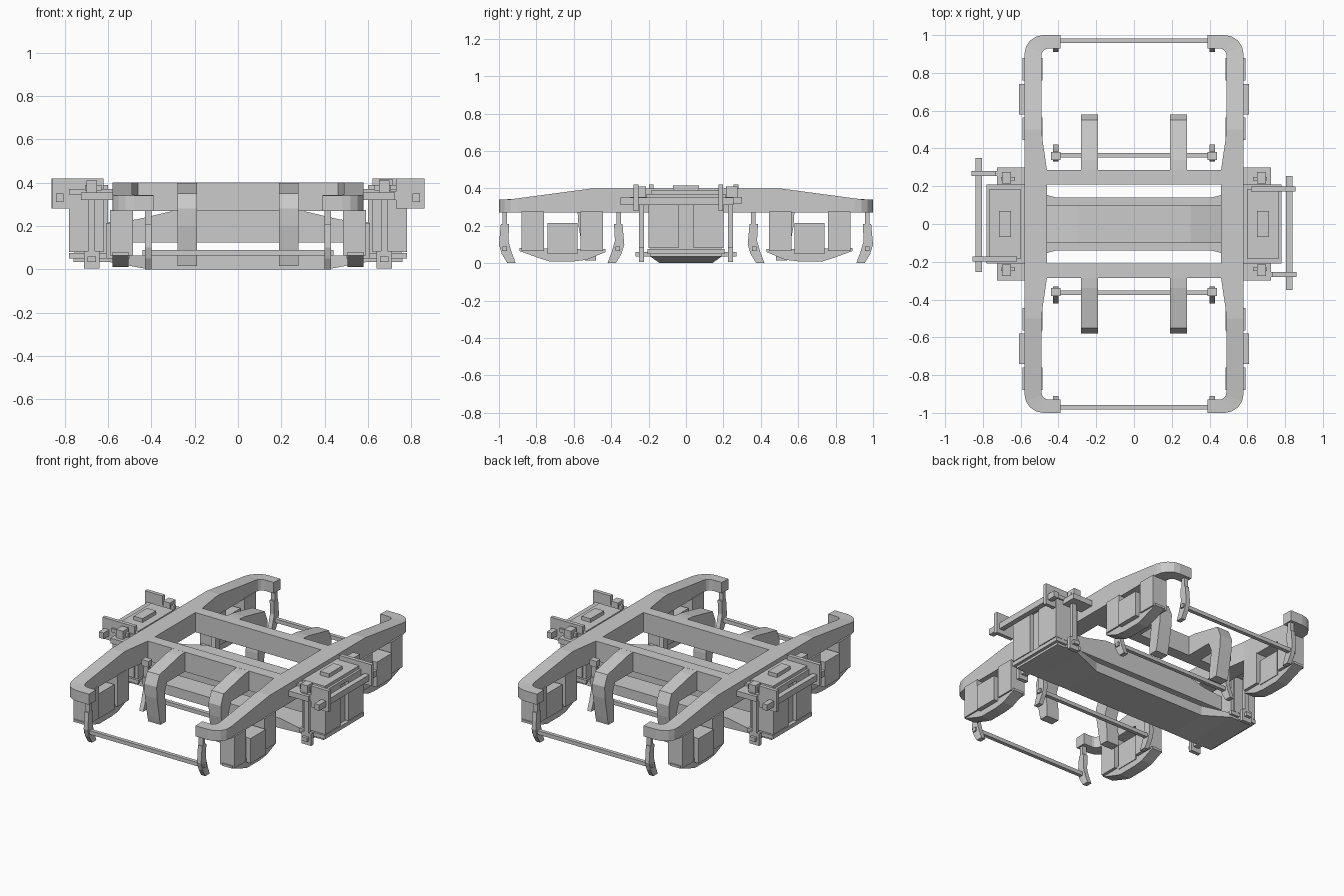
import bpy, bmesh, math

if "Cube" in bpy.data.objects:
    bpy.data.objects.remove(bpy.data.objects["Cube"])


def finish(name, bm):
    bmesh.ops.recalc_face_normals(bm, faces=bm.faces)
    me = bpy.data.meshes.new(name)
    bm.to_mesh(me)
    bm.free()
    ob = bpy.data.objects.new(name, me)
    bpy.context.collection.objects.link(ob)
    return ob


def mirror(ob, axes):
    if axes:
        m = ob.modifiers.new("mirror", 'MIRROR')
        m.use_axis = ['x' in axes, 'y' in axes, False]
        m.use_clip = False
    return ob


def loft(name, rings, axes='', start_cap=True):
    """Bridge a list of equal-sized point rings into a solid."""
    bm = bmesh.new()
    vs = [[bm.verts.new(p) for p in r] for r in rings]
    n = len(rings[0])
    for a, b in zip(vs, vs[1:]):
        for i in range(n):
            j = (i + 1) % n
            bm.faces.new((a[i], a[j], b[j], b[i]))
    if start_cap:
        bm.faces.new(vs[0])
    bm.faces.new(vs[-1])
    return mirror(finish(name, bm), axes)


def box(name, x, y, z, axes=''):
    return loft(name, [[(u, y[0], z[0]), (u, y[1], z[0]), (u, y[1], z[1]), (u, y[0], z[1])] for u in x], axes)


def prism(name, yz, x, axes=''):
    """Side profile in y/z extruded across x."""
    return loft(name, [[(u, a, b) for a, b in yz] for u in x], axes)


# Side frames: straight rails with tapered ends curling inwards
stations = [((.58, 0), (.46, 0)), ((.58, .28), (.46, .28)),
            ((.58, .45), (.485, .45)), ((.58, .5), (.488, .5))]
for i in range(5):
    a = math.pi / 2 * i / 4
    c, s = math.cos(a), math.sin(a)
    stations.append(((.48 + .1 * c, .9 + .1 * s), (.45 + .04 * c, .89 + .04 * s)))
stations.append(((.39, 1.0), (.39, .93)))


def top_z(y):
    return .40 - .06 * min(1, max(0, (y - .5) / .45))


loft("side_frame", [[(*o, .27), (*o, top_z(o[1])), (*i, top_z(i[1])), (*i, .27)]
                    for o, i in stations], 'xy', start_cap=False)

# Transoms joining the side frames
box("transom", (-.47, .47), (.21, .285), (.27, .40), 'y')

# Motor brackets reaching out from the transoms
prism("transom_bracket", [(.28, .40), (.34, .395), (.55, .35), (.58, .28), (.575, .20), (.55, .06),
                          (.54, .015), (.48, .015), (.48, .10), (.495, .21), (.47, .27), (.28, .27)],
      (.19, .28), 'xy')

# Bolster beam, deeper in the middle
loft("bolster", [[(x, -.10, .125), (x, .10, .125), (x, .10, z), (x, -.10, z)]
                 for x, z in [(-.62, .215), (-.47, .23), (-.30, .27), (.30, .27), (.47, .23), (.62, .215)]])

# Spring plank below the bolster, with raised wider ends
loft("spring_plank", [[(x, -w, b), (x, w, b), (x, w, t), (x, -w, t)]
                      for x, w, b, t in [(-.76, .19, .035, .065), (-.60, .19, .035, .065), (-.41, .14, .0, .065),
                                         (.41, .14, .0, .065), (.60, .19, .035, .065), (.76, .19, .035, .065)]])

# Spring housings with a slot down the outer face
box("spring_housing", (.60, .755), (-.19, .19), (.07, .37), 'x')
box("spring_panel", (.62, .78), (.04, .20), (.08, .36), 'xy')
box("spring_base", (.59, .78), (-.205, .205), (.05, .075), 'x')
box("spring_top_plate", (.575, .78), (-.21, .21), (.345, .37), 'x')
box("spring_cap", (.60, .765), (-.185, .185), (.37, .39), 'x')
box("side_bearer", (.65, .715), (-.07, .07), (.38, .415), 'x')

# Hanger shelves, rods and pins
box("hanger_shelf", (.575, .725), (.20, .30), (.32, .355), 'xy')
box("hanger_rod", (.66, .69), (.225, .25), (.02, .40), 'xy')
box("hanger_head", (.65, .70), (.215, .275), (.35, .41), 'xy')
box("hanger_foot", (.64, .71), (.225, .25), (.005, .085), 'xy')
box("hanger_pin", (.63, .705), (.23, .25), (.365, .39), 'xy')
box("hanger_cross_bar", (.655, .695), (-.27, .27), (.035, .06), 'x')

# Longitudinal anchor rods, arranged with rotational symmetry
for s in (1, -1):
    def flip(a, b):
        return (a, b) if s > 0 else (-b, -a)
    box("anchor_rod", flip(.805, .84), flip(-.35, .255), (.31, .35))
    box("anchor_long_plate", flip(.62, .855), flip(.173, .198), (.28, .42))
    box("anchor_short_plate", flip(.73, .86), flip(-.28, -.255), (.28, .42))
    box("anchor_short_arm", flip(.66, .75), flip(-.28, -.255), (.32, .36))

# Axle guards: two legs, a bearing box and a curved bottom tie
box("guard_leg_inner", (.485, .59), (.445, .565), (.065, .275), 'xy')
box("guard_leg_outer", (.485, .59), (.76, .88), (.065, .275), 'xy')
box("axle_box", (.50, .61), (.58, .74), (.05, .215), 'xy')
prism("guard_tie", [(.43, .075), (.43, .06), (.53, .018), (.60, .01), (.73, .01), (.78, .025),
                    (.89, .065), (.89, .08)], (.505, .58), 'xy')

# Brake hangers and shoes on both sides of each wheel
shoe = [(.0, .21), (.045, .21), (.055, .10), (.04, .05), (.01, .0), (-.035, .0), (-.012, .06), (.005, .12)]
prism("outer_brake_shoe", [(.945 + y, z) for y, z in shoe], (.40, .43), 'xy')
prism("inner_brake_shoe", [(.385 - y, z) for y, z in shoe], (.40, .43), 'xy')
box("outer_hanger", (.40, .43), (.957, .982), (.19, .30), 'xy')
box("inner_hanger", (.40, .43), (.347, .372), (.19, .30), 'xy')
box("inner_hanger_head", (.39, .44), (.34, .38), (.28, .32), 'xy')
box("outer_brake_bar", (-.44, .44), (.957, .982), (.065, .09), 'y')
box("inner_brake_bar", (-.44, .44), (.352, .377), (.065, .09), 'y')
